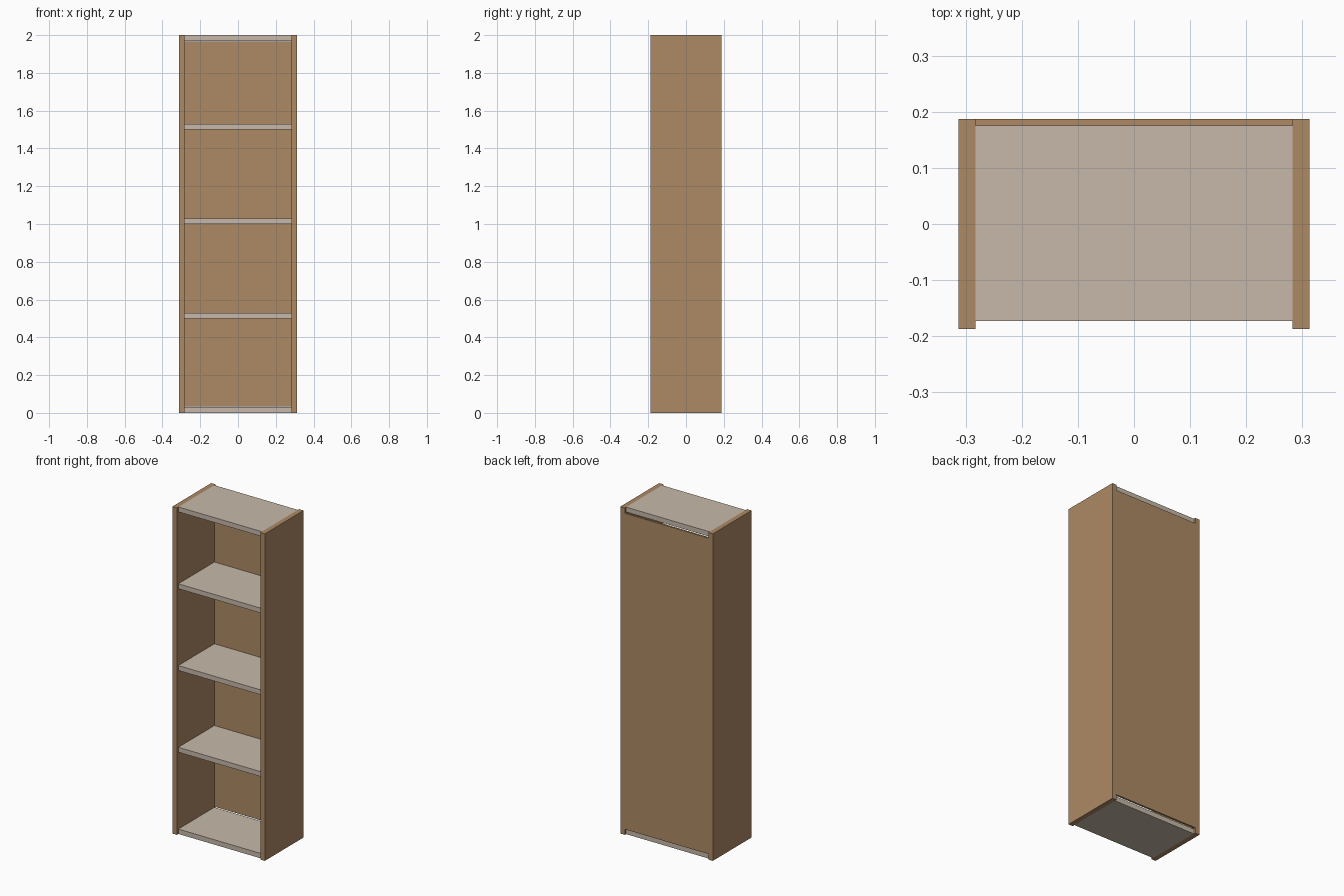
import bpy
import bmesh
from mathutils import Vector

if "Cube" in bpy.data.objects:
    bpy.data.objects.remove(bpy.data.objects["Cube"])

W, D, H, T = 0.3125, 0.1875, 2.0, 0.03   # half width, half depth, height, board thickness
BACK = 0.012                             # back panel thickness


def material(name, color):
    m = bpy.data.materials.new(name)
    m.diffuse_color = color
    m.use_nodes = True
    m.node_tree.nodes["Principled BSDF"].inputs["Base Color"].default_value = m.diffuse_color
    return m


wood = material("wood", (0.42, 0.255, 0.13, 1))
pale = material("pale_board", (0.57, 0.485, 0.40, 1))


def box(name, lo, hi, mat):
    lo, hi = Vector(lo), Vector(hi)
    bm = bmesh.new()
    bmesh.ops.create_cube(bm, size=1)
    bmesh.ops.scale(bm, vec=hi - lo, verts=bm.verts)
    bmesh.ops.translate(bm, vec=(lo + hi) / 2, verts=bm.verts)
    me = bpy.data.meshes.new(name)
    bm.to_mesh(me)
    bm.free()
    me.materials.append(mat)
    ob = bpy.data.objects.new(name, me)
    bpy.context.collection.objects.link(ob)
    return ob


# Side panels
box("left_side", (-W, -D, 0), (-W + T, D, H), wood)
box("right_side", (W - T, -D, 0), (W, D, H), wood)

# Back panel, stopping just short of the bottom and top boards
box("back_panel", (-W + T, D - BACK, 0.034), (W - T, D, 1.966), wood)

# Bottom board, three shelves and top board, set back from the front
levels = {"bottom_board": 0, "lower_shelf": 0.5, "middle_shelf": 1.0,
          "upper_shelf": 1.5, "top_board": H - T}
for name, z in levels.items():
    box(name, (-W + T, -D + 0.0145, z), (W - T, D - BACK, z + T), pale)
